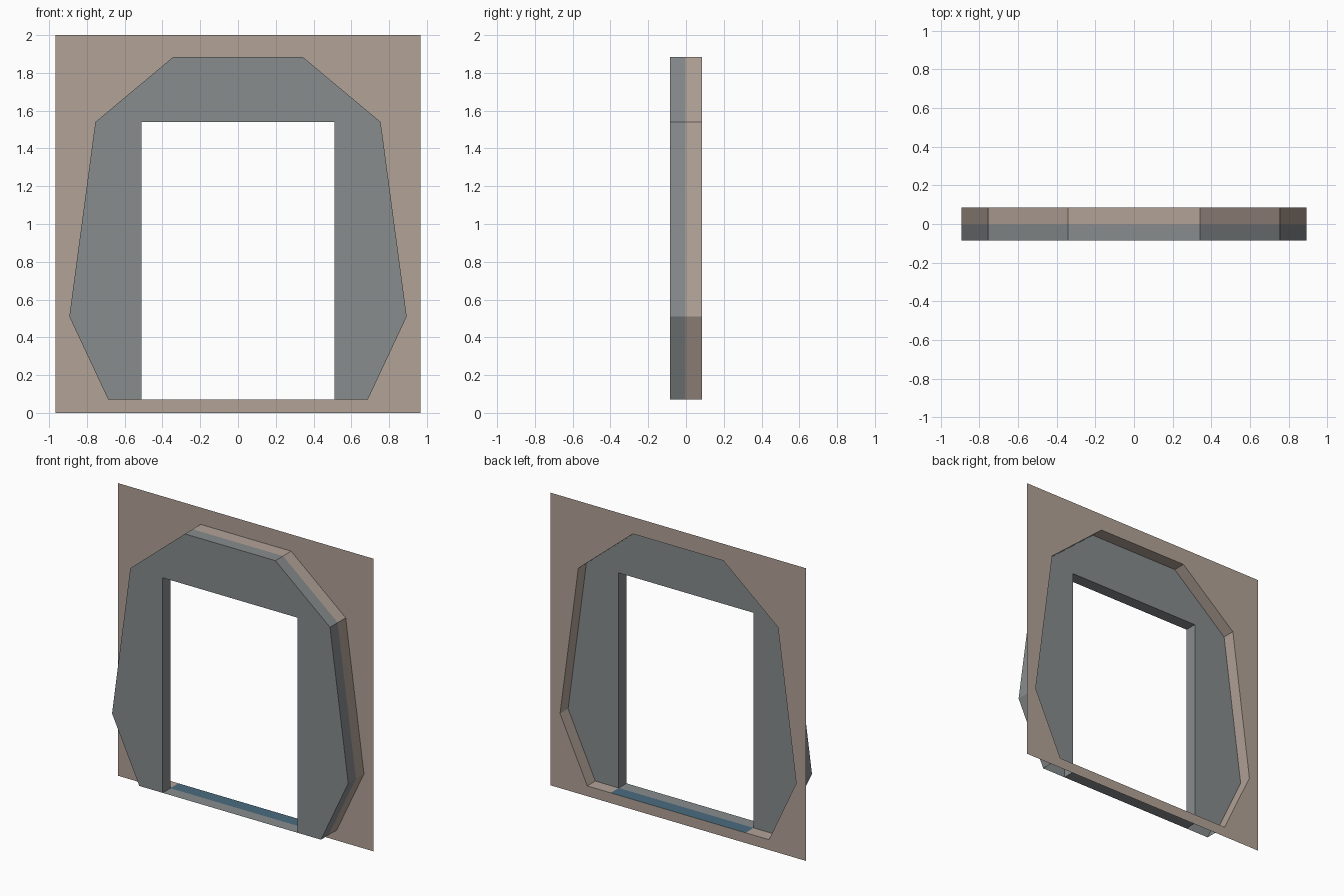
import bpy, bmesh

if "Cube" in bpy.data.objects:
    bpy.data.objects.remove(bpy.data.objects["Cube"])

FRONT, MID, BACK = -0.085, -0.002, 0.085
FLOOR = 0.07


def material(name, rgb):
    m = bpy.data.materials.new(name)
    m.diffuse_color = (*rgb, 1)
    m.use_nodes = True
    m.node_tree.nodes["Principled BSDF"].inputs["Base Color"].default_value = m.diffuse_color
    return m


tan = material("tan plaster", (0.445, 0.365, 0.312))
grey = material("grey stone", (0.242, 0.262, 0.27))
blue = material("blue sill", (0.07, 0.15, 0.22))


def mirrored(half):
    """Right half, top to bottom, continued up the left side."""
    return half + [(-x, z) for x, z in reversed(half)]


def finish(name, bm, mat):
    mesh = bpy.data.meshes.new(name)
    bm.to_mesh(mesh)
    bm.free()
    mesh.materials.append(mat)
    ob = bpy.data.objects.new(name, mesh)
    bpy.context.collection.objects.link(ob)
    return ob


def loop(bm, pts, y):
    return [bm.verts.new((x, y, z)) for x, z in pts]


def bridge(bm, a, b, skip=()):
    n = len(a)
    for i in range(n):
        if i not in skip:
            j = (i + 1) % n
            bm.faces.new((a[i], a[j], b[j], b[i]))


outline = mirrored([(0.342, 1.885), (0.755, 1.54), (0.893, 0.51), (0.687, FLOOR)])
border = mirrored([(0.342, 2.0), (0.966, 2.0), (0.966, 0.51), (0.966, 0.0)])

# Thin wall sheet with the arch-shaped hole
bm = bmesh.new()
bridge(bm, loop(bm, border, BACK), loop(bm, outline, BACK))
finish("wall_panel", bm, tan)

# Tan lining from the wall hole to the stone frame (edge 3 is the floor)
bm = bmesh.new()
bridge(bm, loop(bm, outline, BACK), loop(bm, outline, MID), skip=(3,))
for s in (-1, 1):
    bm.faces.new([bm.verts.new((s * x, y, FLOOR)) for x, y in
                  ((0.51, MID), (0.687, MID), (0.687, BACK), (0.51, BACK))][::s])
finish("recess_lining", bm, tan)

# Stone door frame: U-shaped slab, legs open underneath
door = [(0.51, FLOOR), (0.51, 1.54), (-0.51, 1.54), (-0.51, FLOOR)]
u_shape = outline[:4] + door + outline[4:]
bm = bmesh.new()
front, back = loop(bm, u_shape, FRONT), loop(bm, u_shape, MID)
bm.faces.new(front)
bm.faces.new(back[::-1])
bridge(bm, front, back, skip=(3, 7))
bmesh.ops.recalc_face_normals(bm, faces=bm.faces)
finish("door_frame", bm, grey)


# Floor strips in the doorway: grey in front, blue behind
def strip(name, y0, y1, mat):
    bm = bmesh.new()
    bm.faces.new([bm.verts.new((x, y, FLOOR)) for x, y in
                  ((-0.51, y0), (0.51, y0), (0.51, y1), (-0.51, y1))])
    finish(name, bm, mat)


strip("threshold", FRONT, MID, grey)
strip("sill", MID, BACK, blue)
